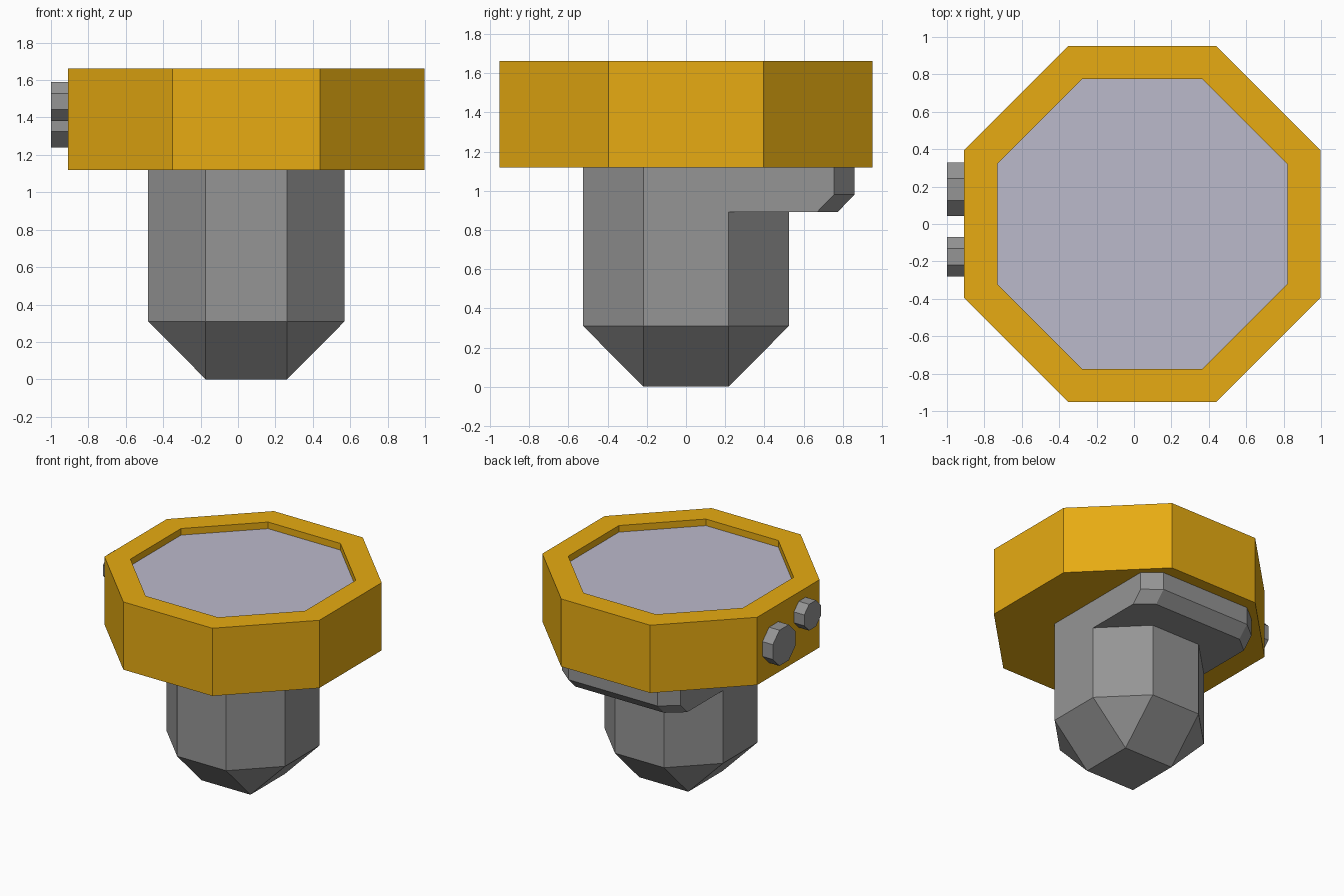
import bpy, bmesh, math

if "Cube" in bpy.data.objects:
    bpy.data.objects.remove(bpy.data.objects["Cube"])

CX = 0.045  # the body axis sits slightly right of centre because of the buttons


def material(name, rgb):
    m = bpy.data.materials.new(name)
    m.diffuse_color = (*rgb, 1)
    m.use_nodes = True
    m.node_tree.nodes["Principled BSDF"].inputs["Base Color"].default_value = m.diffuse_color
    return m


gold = material("gold", (0.80, 0.41, 0.006))
glass = material("pale_glass", (0.50, 0.49, 0.60))
grey = material("dark_grey", (0.30, 0.30, 0.30))


def octagon(apothem):
    r = apothem / math.cos(math.pi / 8)
    return [(r * math.cos(a), r * math.sin(a))
            for a in (math.pi / 8 + i * math.pi / 4 for i in range(8))]


def flat(points, z):
    return [(CX + x, y, z) for x, y in points]


def loft(name, rings, mat, cap_start=True, cap_end=True):
    """Skin a list of equal-length rings, merging doubled points."""
    bm = bmesh.new()
    loops = [[bm.verts.new(p) for p in ring] for ring in rings]
    n = len(rings[0])
    for a, b in zip(loops, loops[1:]):
        for i in range(n):
            j = (i + 1) % n
            bm.faces.new((a[i], a[j], b[j], b[i]))
    if cap_start:
        bm.faces.new(loops[0][::-1])
    if cap_end:
        bm.faces.new(loops[-1])
    bmesh.ops.remove_doubles(bm, verts=bm.verts, dist=1e-4)
    if len(rings) > 1:
        bmesh.ops.recalc_face_normals(bm, faces=bm.faces)
    me = bpy.data.meshes.new(name)
    bm.to_mesh(me)
    bm.free()
    me.materials.append(mat)
    ob = bpy.data.objects.new(name, me)
    bpy.context.collection.objects.link(ob)
    return ob


# Octagonal head with a recessed top, and the glass face inside it
outer, inner = octagon(0.953), octagon(0.775)
loft("head_ring", [flat(outer, 1.12), flat(outer, 1.663),
                   flat(inner, 1.663), flat(inner, 1.61)], gold, cap_end=False)
loft("glass_face", [flat(inner, 1.61)], glass, cap_start=False)

# Stem: octagonal column whose foot tapers to a square
column = octagon(0.525)
half = 0.525 * math.tan(math.pi / 8)
square = [(math.copysign(half, x), math.copysign(half, y)) for x, y in column]
loft("stem", [flat(square, 0), flat(column, 0.31), flat(column, 1.12)], grey)


# Rear bracket under the head, with cut corners and a chamfered lower end
def bracket_outline(y_side, y_end):
    return [(-0.525, 0.217), (0.525, 0.217), (0.525, y_side),
            (0.395, y_end), (-0.395, y_end), (-0.525, y_side)]


loft("rear_bracket", [flat(bracket_outline(0.67, 0.775), 0.893),
                      flat(bracket_outline(0.755, 0.86), 0.98),
                      flat(bracket_outline(0.755, 0.86), 1.12)], grey)

# Two octagonal buttons on the left side of the head
for name, y, z, size in (("large_button", 0.185, 1.383, 0.143),
                         ("small_button", -0.175, 1.485, 0.105)):
    loft(name, [[(x, y + u, z + v) for u, v in octagon(size)]
                for x in (-1.0, -0.905)], grey)
